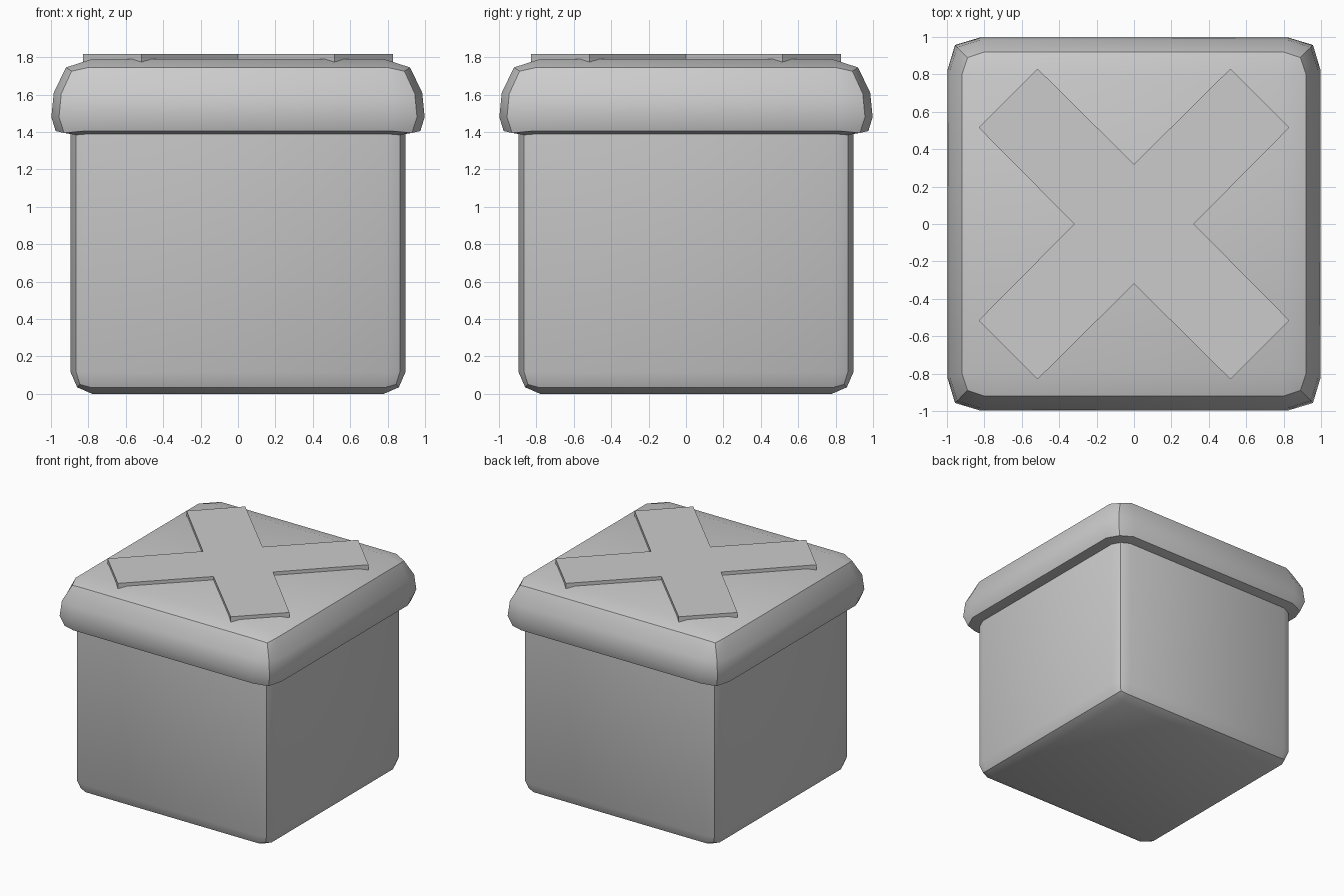
import bpy, bmesh, math

cube = bpy.data.objects.get("Cube")
if cube:
    bpy.data.objects.remove(cube, do_unlink=True)

grey = bpy.data.materials.new("plain grey")
grey.use_nodes = True
grey.diffuse_color = (0.6, 0.6, 0.6, 1)
grey.node_tree.nodes["Principled BSDF"].inputs["Base Color"].default_value = (0.6, 0.6, 0.6, 1)


def finish(bm, name):
    """Turn a bmesh into a shaded object."""
    bmesh.ops.recalc_face_normals(bm, faces=bm.faces)
    mesh = bpy.data.meshes.new(name)
    bm.to_mesh(mesh)
    bm.free()
    mesh.materials.append(grey)
    obj = bpy.data.objects.new(name, mesh)
    bpy.context.collection.objects.link(obj)
    bpy.ops.object.select_all(action="DESELECT")
    obj.select_set(True)
    bpy.context.view_layer.objects.active = obj
    bpy.ops.object.shade_smooth_by_angle(angle=math.radians(30))
    return obj


def soft_box(name, rings):
    """Stack square rings (half width, straight half, height, corner, corner height)."""
    bm = bmesh.new()
    loops = []
    for half, straight, z, corner, corner_z in rings:
        points = [(half, straight, z), (corner, corner, corner_z), (straight, half, z)]
        loop = []
        for _ in range(4):
            loop += [bm.verts.new(p) for p in points]
            points = [(-y, x, h) for x, y, h in points]
        loops.append(loop)
    for low, high in zip(loops, loops[1:]):
        for i in range(len(low)):
            j = (i + 1) % len(low)
            bm.faces.new((low[i], low[j], high[j], high[i]))
    bm.faces.new(loops[0])
    bm.faces.new(loops[-1])
    bmesh.ops.remove_doubles(bm, verts=bm.verts, dist=0.0005)
    return finish(bm, name)


# Box body with rounded lower rim
soft_box("box_body", [
    (0.78, 0.78, 0.0, 0.78, 0.0),
    (0.86, 0.79, 0.035, 0.845, 0.05),
    (0.895, 0.79, 0.115, 0.865, 0.115),
    (0.895, 0.79, 1.45, 0.865, 1.45),
])

# Overhanging cushion-shaped lid
soft_box("lid", [
    (0.84, 0.84, 1.38, 0.84, 1.38),
    (0.975, 0.82, 1.405, 0.93, 1.395),
    (0.998, 0.82, 1.48, 0.957, 1.48),
    (0.985, 0.82, 1.61, 0.945, 1.605),
    (0.92, 0.80, 1.745, 0.89, 1.725),
    (0.78, 0.78, 1.79, 0.78, 1.79),
])

# Raised diagonal cross on the lid
bm = bmesh.new()
arm = [(0.32, 0), (0.83, 0.515), (0.515, 0.83)]
outline = []
for _ in range(4):
    outline += [bm.verts.new((x, y, 1.75)) for x, y in arm]
    arm = [(-y, x) for x, y in arm]
base = bm.faces.new(outline)
raised = bmesh.ops.extrude_face_region(bm, geom=[base], use_keep_orig=True)["geom"]
top = [v for v in raised if isinstance(v, bmesh.types.BMVert)]
bmesh.ops.translate(bm, verts=top, vec=(0, 0, 0.068))
finish(bm, "lid_cross")
